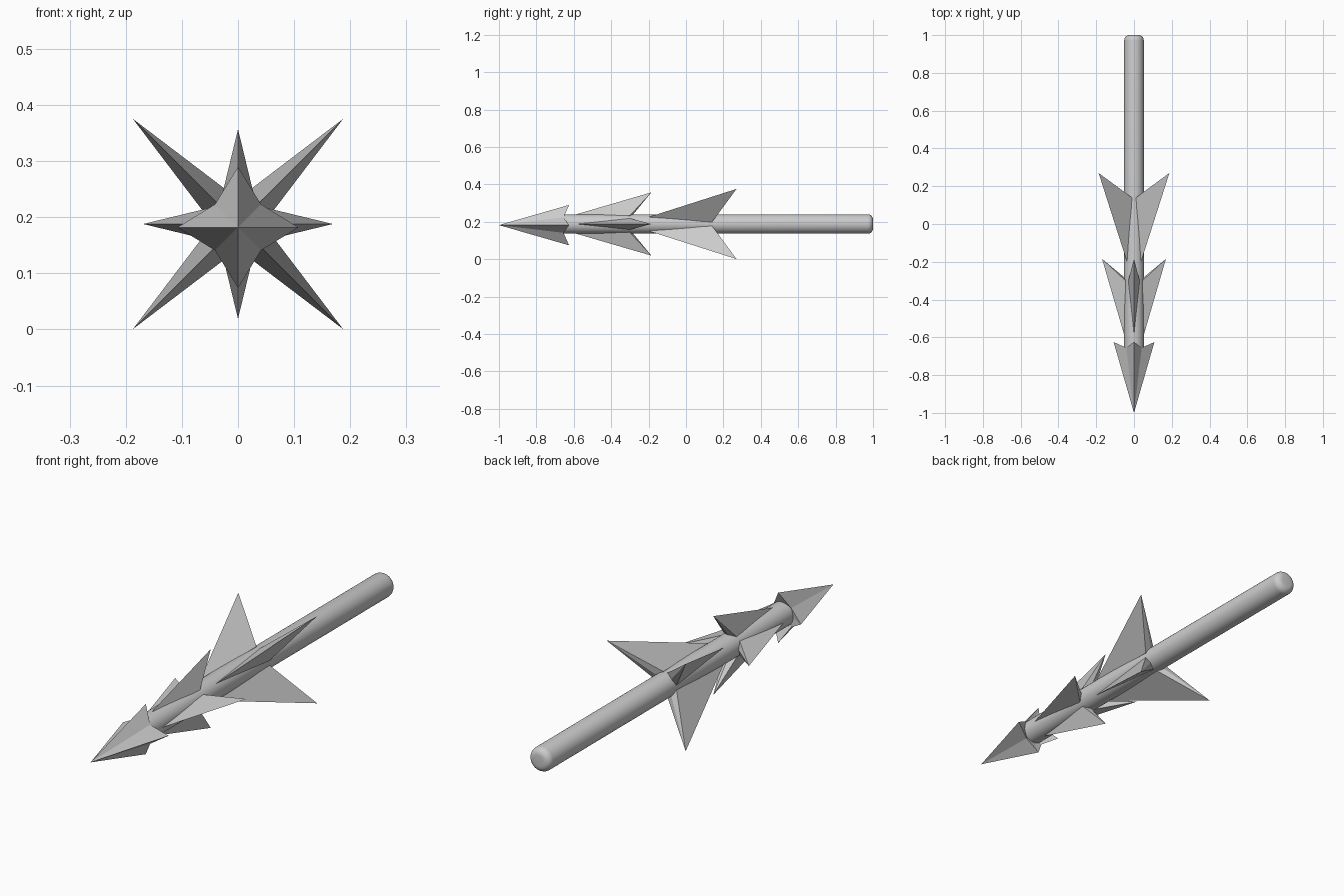
import bpy, bmesh
from math import sin, cos, pi, radians
from mathutils import Matrix, Vector

cube = bpy.data.objects.get("Cube")
if cube:
    bpy.data.objects.remove(cube, do_unlink=True)

AXIS_Z = 0.188
SHAFT_R = 0.052

grey = bpy.data.materials.new("plain_grey")
grey.use_nodes = True
grey.diffuse_color = (0.6, 0.6, 0.6, 1)
grey.node_tree.nodes["Principled BSDF"].inputs["Base Color"].default_value = (0.6, 0.6, 0.6, 1)


def finish(name, bm, z=AXIS_Z):
    bmesh.ops.recalc_face_normals(bm, faces=bm.faces)
    mesh = bpy.data.meshes.new(name)
    bm.to_mesh(mesh)
    bm.free()
    mesh.materials.append(grey)
    obj = bpy.data.objects.new(name, mesh)
    obj.location.z = z
    bpy.context.collection.objects.link(obj)
    return obj


def around(angle, r, y, t=0.0):
    """Point at radius r and sideways offset t, turned about the long axis."""
    return Vector((r * cos(angle) - t * sin(angle), y, r * sin(angle) + t * cos(angle)))


# Round shaft with a domed rear end
bm = bmesh.new()
front, rear = -0.66, 1.0
turn = Matrix.Translation((0, (front + rear) / 2, 0)) @ Matrix.Rotation(radians(-90), 4, "X")
bmesh.ops.create_cone(bm, cap_ends=True, segments=32, radius1=SHAFT_R, radius2=SHAFT_R,
                      depth=rear - front, matrix=turn)
rim = [e for e in bm.edges if all(v.co.y > rear - 0.01 for v in e.verts)]
bmesh.ops.bevel(bm, geom=rim, offset=0.028, offset_type="OFFSET", segments=5,
                profile=0.5, affect="EDGES")
shaft = finish("shaft", bm)
bpy.context.view_layer.objects.active = shaft
shaft.select_set(True)
bpy.ops.object.shade_smooth_by_angle(angle=radians(40))
shaft.select_set(False)

# Pointed head: a four-barbed star drawn out to a tip, hollow at the back
bm = bmesh.new()
tip = bm.verts.new((0, -1, 0))
back = bm.verts.new((0, -0.68, 0))
star = []
for i in range(8):
    r, y = ((0.108, -0.625), (0.058, -0.655))[i % 2]
    star.append(bm.verts.new(around(i * pi / 4, r, y)))
for i in range(8):
    pair = star[i], star[(i + 1) % 8]
    bm.faces.new((tip, *pair))
    bm.faces.new((back, *pair))
finish("head", bm, 0.182)


def barb_ring(name, start_angle, front_y, base_y, tip_y, tip_r):
    """Four swept-back barbs, each with a ridge along its leading edge."""
    bm = bmesh.new()
    for i in range(4):
        a = start_angle + i * pi / 2
        nose, left, right, inner, point = [bm.verts.new(p) for p in (
            around(a, 0.048, front_y),
            around(a, 0.045, base_y, 0.03),
            around(a, 0.045, base_y, -0.03),
            around(a, 0.03, base_y),
            around(a, tip_r, tip_y))]
        for side in (left, right):
            bm.faces.new((nose, side, point))
            bm.faces.new((inner, side, point))
            bm.faces.new((nose, side, inner))
    finish(name, bm)


barb_ring("middle_barbs", 0, -0.6, -0.3, -0.185, 0.169)
barb_ring("rear_barbs", pi / 4, -0.21, 0.14, 0.27, 0.265)
